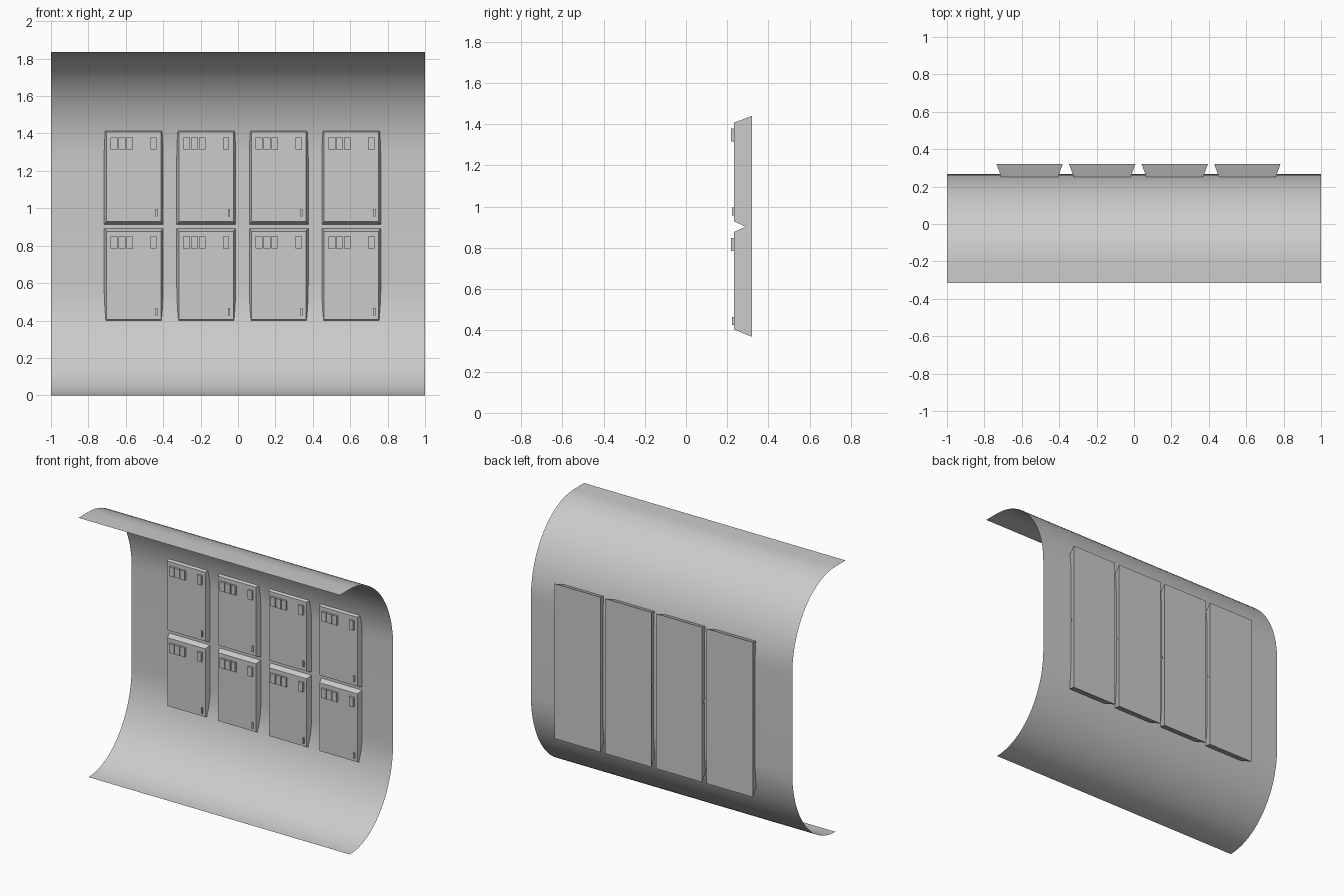
import bpy, bmesh, math

if "Cube" in bpy.data.objects:
    bpy.data.objects.remove(bpy.data.objects["Cube"])

def finish(bm, name, smooth=False):
    mesh = bpy.data.meshes.new(name)
    bm.to_mesh(mesh)
    bm.free()
    obj = bpy.data.objects.new(name, mesh)
    bpy.context.collection.objects.link(obj)
    for p in mesh.polygons:
        p.use_smooth = smooth
    return obj

def ring(bm, cx, hw, z0, z1, y):
    return [bm.verts.new((cx + sx * hw, y, z)) for sx, z in
            ((-1, z0), (1, z0), (1, z1), (-1, z1))]

def bridge(bm, a, b):
    for i in range(4):
        j = (i + 1) % 4
        bm.faces.new((a[i], b[i], b[j], a[j]))

# Curved wall panel: quarter ellipses above and below a flat middle
HEIGHT, WALL_Y, CY = 1.835, 0.267, -0.205
A = WALL_Y - CY
B_LOW, B_TOP, STEPS = 0.59, 0.57, 20
profile = []
for i in range(STEPS + 1):
    t = math.pi / 2 * i / STEPS
    profile.append((CY + A * math.sin(t), B_LOW * (1 - math.cos(t))))
for i in range(STEPS + 1):
    t = math.pi / 2 * (1 - i / STEPS)
    profile.append((CY + A * math.sin(t), HEIGHT - B_TOP * (1 - math.cos(t))))
profile.append((-0.315, HEIGHT))

bm = bmesh.new()
left = [bm.verts.new((-1, y, z)) for y, z in profile]
right = [bm.verts.new((1, y, z)) for y, z in profile]
for i in range(len(profile) - 1):
    bm.faces.new((left[i], right[i], right[i + 1], left[i + 1]))
finish(bm, "curved_wall", True)

# Locker columns: two tapered doors split by a V groove on one backing slab
Y_FRONT, Y_MID, Y_BACK = 0.232, 0.29, 0.32
SPLIT = 0.903
DOORS = {"lower": (0.405, 0.877, 0.381, SPLIT), "upper": (0.929, 1.407, SPLIT, 1.429)}

# Door fittings: x range, z range (upper door), front y
FITTINGS = [("vent_slot", -0.124, -0.086, 1.315, 1.379, 0.218),
            ("vent_slot", -0.081, -0.044, 1.315, 1.379, 0.218),
            ("vent_slot", -0.038, -0.004, 1.315, 1.379, 0.218),
            ("label_plate", 0.090, 0.123, 1.315, 1.379, 0.218),
            ("latch", 0.117, 0.128, 0.957, 0.997, 0.223)]
ROW_DROP = {"upper": 0.0, "lower": 0.531}

for c in range(4):
    cx = -0.558 + 0.388 * c
    bm = bmesh.new()
    for z0, z1, m0, m1 in DOORS.values():
        front = ring(bm, cx, 0.145, z0, z1, Y_FRONT)
        mid = ring(bm, cx, 0.166, m0, m1, Y_MID)
        bm.faces.new(front)
        bridge(bm, front, mid)
    mid = ring(bm, cx, 0.166, 0.381, 1.429, Y_MID)
    back = ring(bm, cx, 0.177, 0.369, 1.44, Y_BACK)
    bridge(bm, mid, back)
    bm.faces.new(back[::-1])
    bmesh.ops.remove_doubles(bm, verts=bm.verts, dist=1e-5)
    finish(bm, f"locker_column_{c + 1}")

    for row, drop in ROW_DROP.items():
        for name, x0, x1, z0, z1, y in FITTINGS:
            bm = bmesh.new()
            mx, hw = cx + (x0 + x1) / 2, (x1 - x0) / 2
            f = ring(bm, mx, hw, z0 - drop, z1 - drop, y)
            b = ring(bm, mx, hw, z0 - drop, z1 - drop, Y_FRONT + 0.003)
            bm.faces.new(f)
            bridge(bm, f, b)
            bm.faces.new(b[::-1])
            bmesh.ops.recalc_face_normals(bm, faces=bm.faces)
            finish(bm, f"{row}_{name}_{c + 1}")
